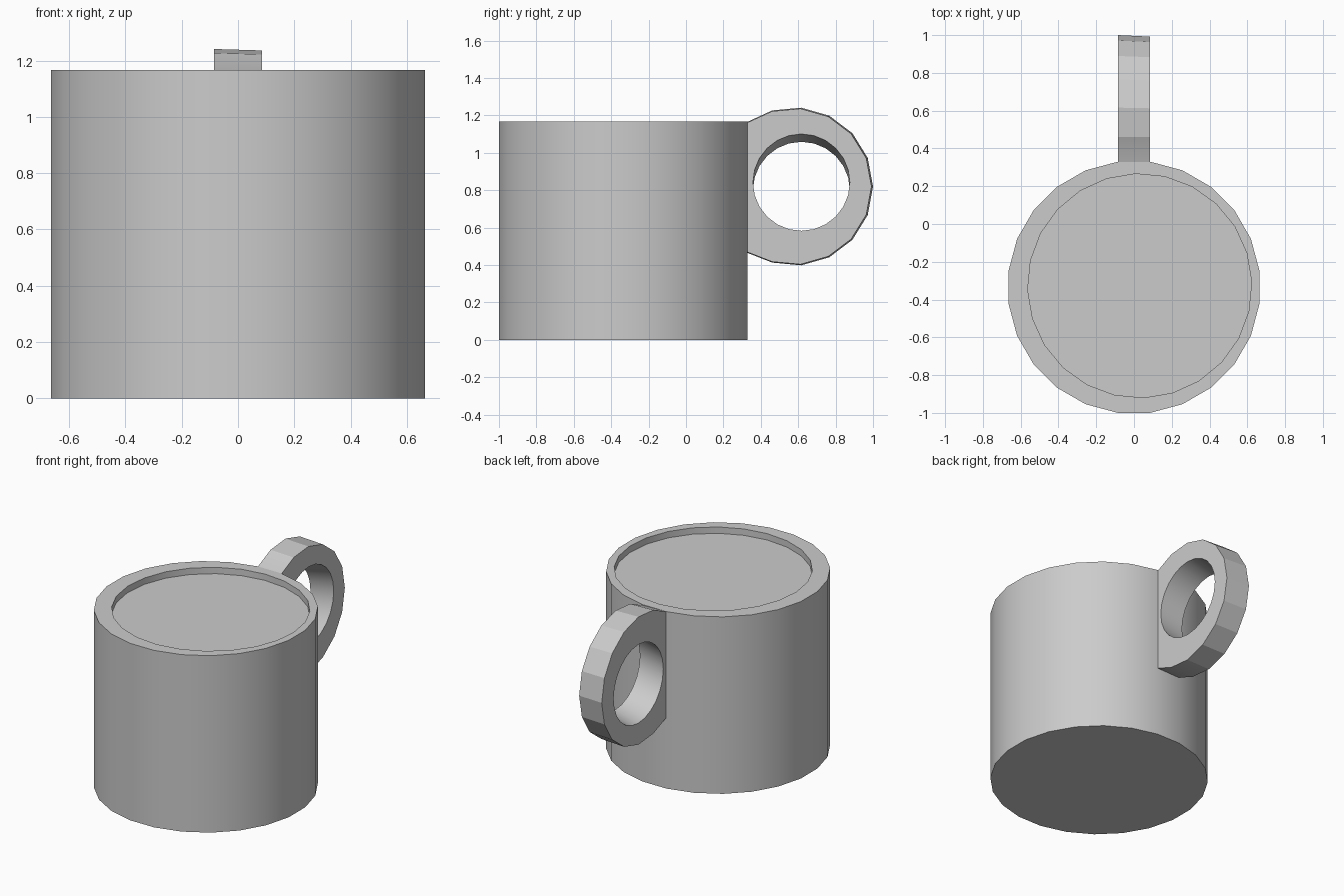
import bpy, bmesh
from math import sin, cos, radians, pi

old = bpy.data.objects.get("Cube")
if old:
    bpy.data.objects.remove(old, do_unlink=True)

# Single plain grey finish
grey = bpy.data.materials.new("plain_grey")
grey.use_nodes = True
grey.diffuse_color = (0.6, 0.6, 0.6, 1)
grey.node_tree.nodes["Principled BSDF"].inputs["Base Color"].default_value = (0.6, 0.6, 0.6, 1)


def circle(u, v, radius, start, sides=24):
    """Points of a regular polygon, starting at an angle in degrees."""
    angles = [radians(start) + 2 * pi * i / sides for i in range(sides)]
    return [(u + radius * cos(a), v + radius * sin(a)) for a in angles]


def skin(bm, a, b):
    """Quads between two closed loops of equal length."""
    for i in range(len(a)):
        j = (i + 1) % len(a)
        bm.faces.new((a[i], a[j], b[j], b[i]))


def finish(bm, name):
    bmesh.ops.recalc_face_normals(bm, faces=bm.faces)
    mesh = bpy.data.meshes.new(name)
    bm.to_mesh(mesh)
    bm.free()
    obj = bpy.data.objects.new(name, mesh)
    bpy.context.collection.objects.link(obj)
    mesh.materials.append(grey)
    bpy.ops.object.select_all(action='DESELECT')
    obj.select_set(True)
    bpy.context.view_layer.objects.active = obj
    # Smooth the round walls, keep the coarser handle facets flat
    bpy.ops.object.shade_smooth_by_angle(angle=radians(18))


# Cup body: outer wall, rim and a shallow, slightly off-centre recess
HEIGHT, FLOOR = 1.167, 1.125
outer = circle(0, -0.335, 0.67, 7.5)
inner = circle(0.03, -0.327, 0.593, 2)
bm = bmesh.new()
loops = [[bm.verts.new((x, y, z)) for x, y in pts]
         for pts, z in ((outer, 0), (outer, HEIGHT), (inner, HEIGHT), (inner, FLOOR))]
for lower, upper in zip(loops, loops[1:]):
    skin(bm, lower, upper)
bm.faces.new(loops[0])
bm.faces.new(loops[-1])
finish(bm, "cup_body")

# Handle: faceted ring rooted in the back wall, with a slanted round hole
CY, CZ, STEP = 0.577, 0.82, 360 / 17
arc = [(CY + 0.423 * cos(radians(STEP * i)), CZ + 0.423 * sin(radians(STEP * i)))
       for i in range(-5, 6)]
outline = [(0.30, 0.465), (0.329, 0.465)] + arc + [(0.329, 1.166), (0.30, 1.16)]
bm = bmesh.new()
sides = []
for x, taper, hole_z in ((-0.085, 1, 0.80), (0.085, 0.988, 0.842)):
    rim = [bm.verts.new((x, 0.329 + (y - 0.329) * taper, CZ + (z - CZ) * taper))
           for y, z in outline]
    hole = [bm.verts.new((x, y, z)) for y, z in circle(0.617, hole_z, 0.259, 0)]
    edges = [bm.edges.new((loop[i - 1], loop[i]))
             for loop in (rim, hole) for i in range(len(loop))]
    bmesh.ops.triangle_fill(bm, use_beauty=True, edges=edges)
    sides.append((rim, hole))
for near, far in zip(*sides):
    skin(bm, near, far)
finish(bm, "handle")
